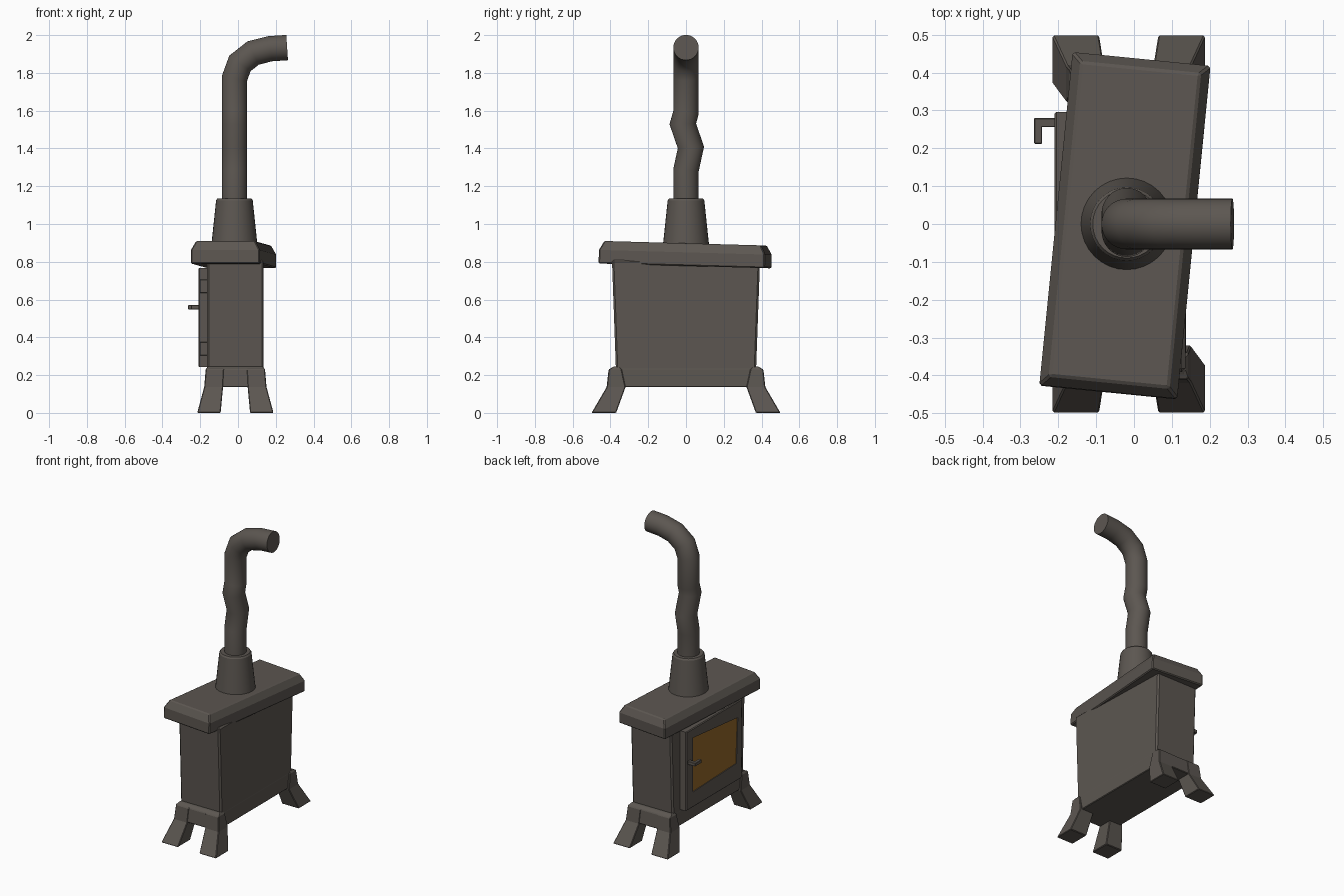
import bpy, bmesh, math
from mathutils import Vector, Matrix

cube = bpy.data.objects.get("Cube")
if cube:
    bpy.data.objects.remove(cube, do_unlink=True)


def material(name, colour):
    m = bpy.data.materials.new(name)
    m.use_nodes = True
    m.diffuse_color = (*colour, 1)
    bsdf = m.node_tree.nodes["Principled BSDF"]
    bsdf.inputs["Base Color"].default_value = (*colour, 1)
    bsdf.inputs["Roughness"].default_value = 0.8
    return m


IRON = material("warm_dark_iron", (0.107, 0.094, 0.082))
AMBER = material("amber_glass", (0.3, 0.138, 0.022))


def loft(name, rings, bevel=0.0, cap=None):
    """Join rings of points into a closed solid; cap colours the last face."""
    bm = bmesh.new()
    rows = [[bm.verts.new(p) for p in ring] for ring in rings]
    n = len(rows[0])
    for a, b in zip(rows, rows[1:]):
        for i in range(n):
            j = (i + 1) % n
            bm.faces.new((a[i], a[j], b[j], b[i]))
    bm.faces.new(rows[0][::-1])
    last = bm.faces.new(rows[-1])
    if cap:
        last.material_index = 1
    bmesh.ops.recalc_face_normals(bm, faces=bm.faces)
    mesh = bpy.data.meshes.new(name)
    bm.to_mesh(mesh)
    bm.free()
    mesh.materials.append(IRON)
    if cap:
        mesh.materials.append(cap)
    ob = bpy.data.objects.new(name, mesh)
    bpy.context.collection.objects.link(ob)
    if bevel:
        mod = ob.modifiers.new("soft_edges", "BEVEL")
        mod.width = bevel
        mod.segments = 1
        mod.limit_method = "ANGLE"
    return ob


def rect(x0, x1, y0, y1, z):
    return [(x0, y0, z), (x1, y0, z), (x1, y1, z), (x0, y1, z)]


def box(name, x0, x1, y0, y1, z0, z1, bevel=0.002):
    return loft(name, [rect(x0, x1, y0, y1, z) for z in (z0, z1)], bevel)


def smooth(ob, degrees):
    bpy.ops.object.select_all(action="DESELECT")
    ob.select_set(True)
    bpy.context.view_layer.objects.active = ob
    bpy.ops.object.shade_smooth_by_angle(angle=math.radians(degrees))


def circle(cx, r, z, n=32):
    return [(cx + r * math.cos(t * math.tau / n), r * math.sin(t * math.tau / n), z)
            for t in range(n)]


CX = -0.014

# Firebox, widening slightly towards the top
loft("firebox", [rect(CX - 0.15, CX + 0.15, -0.37, 0.37, 0.2),
                 rect(CX - 0.15, CX + 0.15, -0.392, 0.392, 0.81)], 0.01)

# Base block, flush with the long sides, and four splayed corner legs
loft("base", [rect(CX - 0.152, CX + 0.152, -0.417, 0.417, 0.137),
              rect(CX - 0.151, CX + 0.151, -0.407, 0.407, 0.23),
              rect(CX - 0.148, CX + 0.148, -0.385, 0.385, 0.245)], 0.004)
for sx, side in ((-1, "right"), (1, "left")):
    for sy, end in ((-1, "front"), (1, "back")):
        def leg_ring(xi, xo, yi, yo, z):
            xs = sorted((CX + sx * xi, CX + sx * xo))
            ys = sorted((sy * yi, sy * yo))
            return rect(*xs, *ys, z)
        loft(f"{end}_{side}_leg", [leg_ring(0.078, 0.202, 0.37, 0.5, 0),
                                   leg_ring(0.065, 0.165, 0.32, 0.42, 0.137),
                                   leg_ring(0.06, 0.157, 0.34, 0.41, 0.23),
                                   leg_ring(0.06, 0.148, 0.35, 0.385, 0.243)], 0.004)

# Crooked lid with a chamfered top
lid = loft("lid", [rect(-0.183, 0.183, -0.442, 0.442, -0.06),
                   rect(-0.183, 0.183, -0.442, 0.442, 0.012),
                   rect(-0.158, 0.158, -0.417, 0.417, 0.06)], 0.006)
lid.matrix_world = (Matrix.Translation((-0.024, -0.004, 0.838))
                    @ Matrix.Rotation(math.radians(-1.6), 4, "X")
                    @ Matrix.Rotation(math.radians(-5.7), 4, "Z"))

# Flue collar
smooth(loft("flue_collar", [circle(-0.019, 0.124, 0.87), circle(-0.019, 0.097, 1.125),
                            circle(-0.019, 0.09, 1.135)]), 25)

# Crooked flue pipe: slide a circle along the path, mitred at each bend
path = [Vector(p) for p in (
    (-0.019, 0, 1.1), (-0.019, 0, 1.285), (-0.019, 0.026, 1.405), (-0.019, -0.017, 1.53),
    (-0.019, 0, 1.59), (-0.019, 0, 1.77), (0.01, 0, 1.85), (0.08, 0, 1.905),
    (0.17, 0, 1.928), (0.26, 0, 1.934))]
rings = [[Vector(p) for p in circle(-0.019, 0.067, path[0].z)]]
for i in range(1, len(path)):
    d = (path[i] - path[i - 1]).normalized()
    nxt = (path[i + 1] - path[i]).normalized() if i + 1 < len(path) else d
    normal = (d + nxt).normalized()
    rings.append([p + d * ((path[i] - p).dot(normal) / d.dot(normal)) for p in rings[-1]])
smooth(loft("flue_pipe", rings), 50)


# Door with a crooked recessed window
def door_ring(x, inset):
    y0, y1, z0, z1 = -0.288 + inset, 0.296 - inset, 0.243 + inset, 0.767 - inset
    return [(x, y0, z0), (x, y1, z0), (x, y1, z1), (x, y0, z1)]


def window_ring(x):
    return [(x, -0.23, 0.36), (x, 0.228, 0.345), (x, 0.228, 0.705), (x, -0.245, 0.66)]


loft("door", [door_ring(-0.16, 0), door_ring(-0.205, 0), door_ring(-0.21, 0.005),
              window_ring(-0.21), window_ring(-0.205)], cap=AMBER)

# Hinges and bent handle
for z, label in ((0.34, "lower"), (0.67, "upper")):
    box(f"{label}_hinge", -0.202, -0.16, -0.3, -0.27, z - 0.035, z + 0.035)
box("handle_stem", -0.25, -0.2, 0.256, 0.28, 0.548, 0.57)
box("handle_grip", -0.264, -0.243, 0.212, 0.28, 0.548, 0.57)
